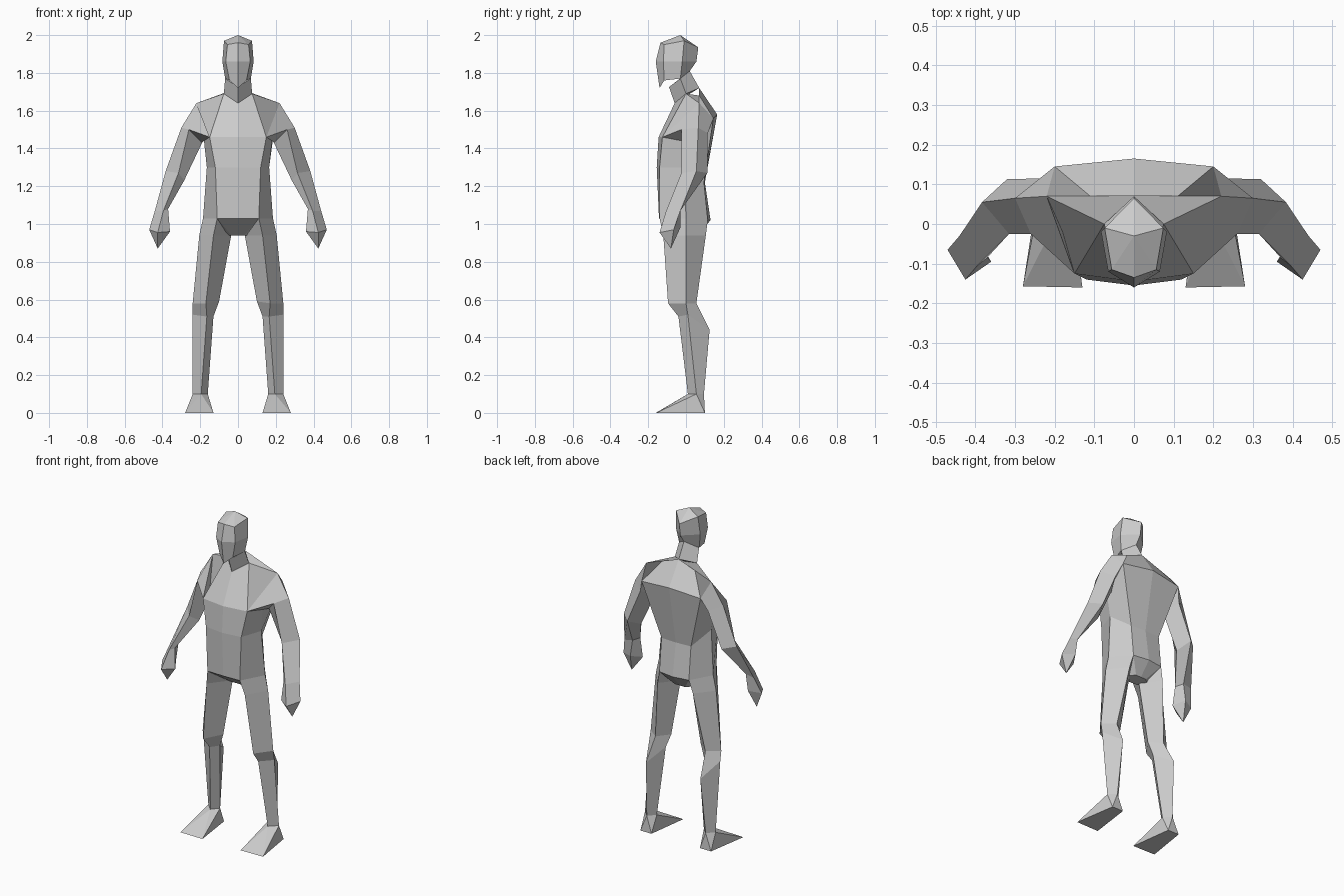
import bpy, bmesh


def finish(name, bm, mirror=False):
    bmesh.ops.remove_doubles(bm, verts=bm.verts, dist=0.0005)
    bmesh.ops.recalc_face_normals(bm, faces=bm.faces)
    mesh = bpy.data.meshes.new(name)
    bm.to_mesh(mesh)
    bm.free()
    obj = bpy.data.objects.new(name, mesh)
    bpy.context.collection.objects.link(obj)
    if mirror:
        obj.modifiers.new("Mirror", 'MIRROR').use_mirror_merge = False
    return obj


def loft(name, rings, mirror=False, tip=None):
    """Skin a list of equal-sized rings, capped at both ends (or to a tip)."""
    bm = bmesh.new()
    loops = [[bm.verts.new(p) for p in ring] for ring in rings]
    n = len(loops[0])
    for a, b in zip(loops, loops[1:]):
        for i in range(n):
            j = (i + 1) % n
            bm.faces.new((a[i], a[j], b[j], b[i]))
    bm.faces.new(loops[0])
    if tip:
        t = bm.verts.new(tip)
        for i in range(n):
            bm.faces.new((loops[-1][i], loops[-1][(i + 1) % n], t))
    else:
        bm.faces.new(loops[-1])
    return finish(name, bm, mirror)


def whole(half):
    """Complete a ring given from front centre round to back centre."""
    return half + [(-x, y, z) for x, y, z in reversed(half[1:-1])]


# Torso: crotch, pelvis, waist, chest, shoulders
chest_corner, armpit = (.15, -.125, 1.46), (.18, -.02, 1.44)
blade, shoulder = (.20, .145, 1.56), (.22, .07, 1.64)
hip_front, hip_side, hip_back = (.11, -.14, 1.03), (.185, 0, 1.03), (.10, .115, 1.02)
torso = [
    [(0, -.02, .94), (.035, -.02, .94), (.10, 0, .94), (.035, .06, .94), (0, .06, .94)],
    [(0, -.143, 1.03), hip_front, hip_side, hip_back, (0, .13, 1.02)],
    [(0, -.155, 1.30), (.12, -.14, 1.30), (.165, -.01, 1.30), (.10, .095, 1.22), (0, .10, 1.22)],
    [(0, -.145, 1.46), chest_corner, armpit, blade, (0, .165, 1.58)],
    [(0, -.06, 1.64), (.075, 0, 1.69), shoulder, (.11, .07, 1.68), (0, .07, 1.72)],
]
loft("torso", [whole(r) for r in torso])

# Neck
loft("neck", [whole(r) for r in (
    [(0, -.06, 1.64), (.075, 0, 1.69), (0, .07, 1.72)],
    [(0, -.09, 1.725), (.068, -.03, 1.77), (0, .02, 1.81)])])

# Head: jaw, cheeks, brow, crown
loft("head", [whole(r) for r in (
    [(0, -.14, 1.72), (.045, -.115, 1.76), (.068, -.03, 1.77), (0, .02, 1.81)],
    [(0, -.16, 1.86), (.065, -.12, 1.86), (.083, -.02, 1.86), (0, .055, 1.86)],
    [(0, -.135, 1.96), (.056, -.115, 1.95), (.074, -.01, 1.97), (0, .065, 1.935)])],
    tip=(0, -.03, 2.0))

# Arms: rings run outer, front, inner, back
loft("arm", [
    [shoulder, chest_corner, armpit, blade],
    [(.30, .065, 1.51), (.26, -.025, 1.50), (.19, .03, 1.43), (.23, .115, 1.48)],
    [(.383, .055, 1.28), (.315, -.025, 1.27), (.285, .03, 1.23), (.32, .113, 1.27)],
    [(.44, -.03, 1.07), (.395, -.105, 1.07), (.37, -.085, 1.08), (.385, -.03, 1.08)]],
    mirror=True)

# Hands
loft("hand", [
    [(.44, -.03, 1.07), (.395, -.105, 1.07), (.37, -.085, 1.08), (.385, -.03, 1.08)],
    [(.47, -.065, .97), (.425, -.14, .955), (.36, -.095, .96), (.40, -.03, .98)]],
    mirror=True, tip=(.425, -.08, .87))

# Legs: rings run front, outer, back, inner
ankle = [(.195, .01, .10), (.24, .055, .10), (.20, .095, .10), (.16, .055, .10)]
loft("leg", [
    [hip_front, hip_side, hip_back, (.035, 0, .96)],
    [(.13, -.12, .94), (.205, 0, .94), (.12, .105, .94), (.036, 0, .94)],
    [(.17, -.095, .58), (.24, 0, .58), (.17, .055, .58), (.10, 0, .59)],
    [(.165, -.04, .51), (.24, .01, .52), (.185, .125, .44), (.13, .01, .51)],
    ankle], mirror=True)

# Feet: wedge from ankle to sole
bm = bmesh.new()
for p in ankle + [(.13, -.16, 0), (.28, -.157, 0), (.24, .10, 0), (.165, .10, 0)]:
    bm.verts.new(p)
bmesh.ops.convex_hull(bm, input=bm.verts)
finish("foot", bm, mirror=True)
